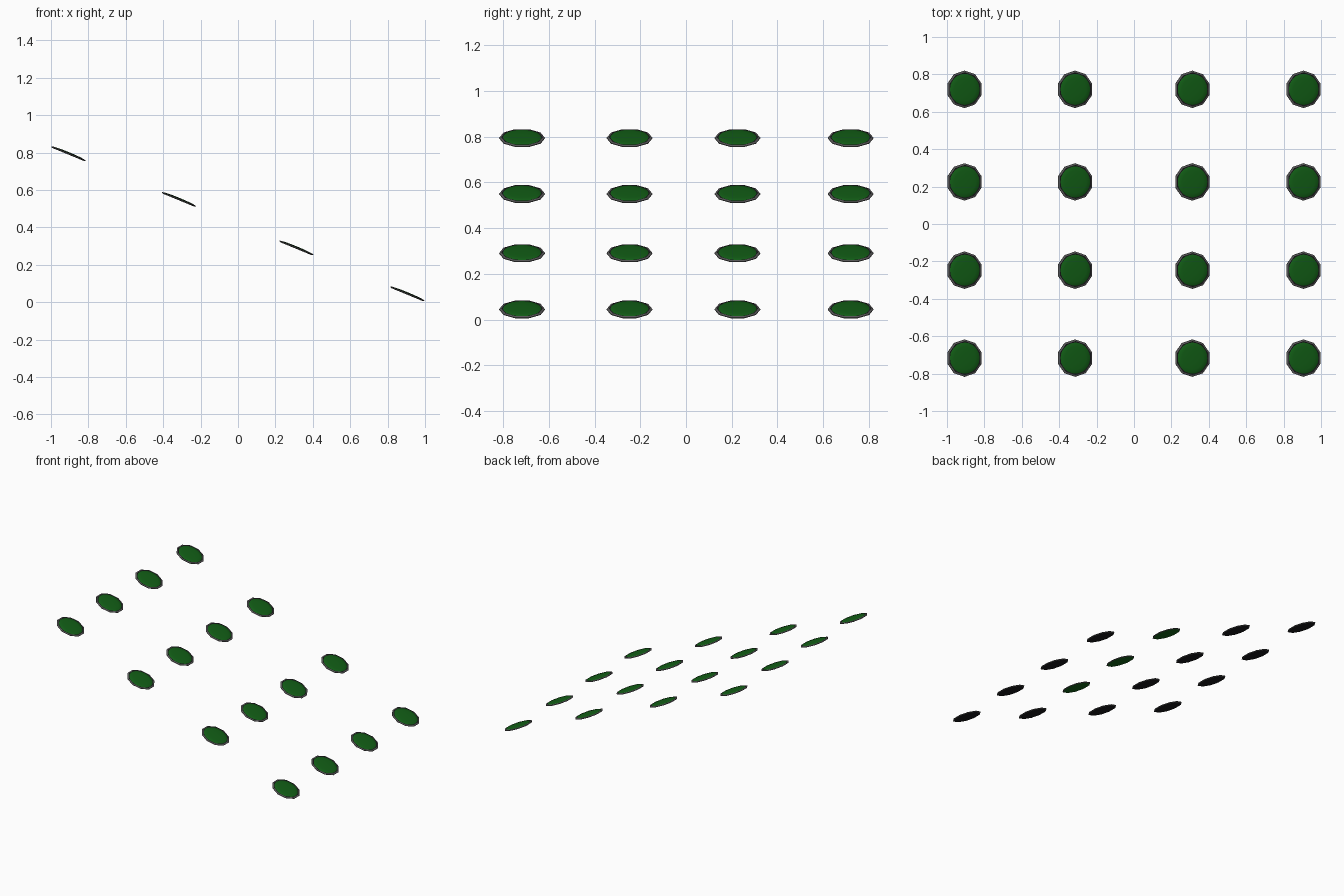
import bpy, bmesh, math
from mathutils import Matrix

if "Cube" in bpy.data.objects:
    bpy.data.objects.remove(bpy.data.objects["Cube"])


def material(name, rgb):
    m = bpy.data.materials.new(name)
    m.diffuse_color = (*rgb, 1)
    m.use_nodes = True
    m.node_tree.nodes["Principled BSDF"].inputs["Base Color"].default_value = m.diffuse_color
    return m


GREY = material("rim grey", (0.10, 0.10, 0.10))
BLACK = material("backing black", (0.008, 0.008, 0.009))
GREEN = material("lens green", (0.006, 0.115, 0.008))
TILT = math.radians(22.4)


def lathe(name, profile, sides, mats, bands, loc, smooth=False):
    """Spin (radius, height) points about the local z axis; bands = material per strip."""
    bm = bmesh.new()
    rings = []
    for r, z in profile:
        if r == 0:
            rings.append([bm.verts.new((0, 0, z))] * sides)
        else:
            rings.append([bm.verts.new((1.03 * r * math.cos(a), r * math.sin(a), z))
                          for a in (math.pi / 2 + math.tau * i / sides for i in range(sides))])
    for k in range(len(rings) - 1):
        for i in range(sides):
            j = (i + 1) % sides
            loop = [rings[k][i], rings[k][j], rings[k + 1][j], rings[k + 1][i]]
            f = bm.faces.new(list(dict.fromkeys(loop)))
            f.material_index = bands[k]
            f.smooth = smooth
    me = bpy.data.meshes.new(name)
    bm.to_mesh(me)
    bm.free()
    for m in mats:
        me.materials.append(m)
    ob = bpy.data.objects.new(name, me)
    ob.matrix_world = Matrix.Translation(loc) @ Matrix.Rotation(TILT, 4, 'Y')
    bpy.context.collection.objects.link(ob)


# Grid of tilted lamps lying on one sloping plane
for x in (-0.906, -0.315, 0.312, 0.906):
    for y in (-0.717, -0.247, 0.225, 0.72):
        loc = (x, y, 0.42 - 0.4135 * x)
        # a few lamps in one row have a green underside
        back = GREEN if x == 0.312 and y > -0.5 else BLACK
        # faceted rim with backing plate and dark inner lip
        lathe("lamp_rim",
              [(0, -0.005), (0.093, -0.005), (0.1, -0.002), (0.1, 0.001),
               (0.091, 0.004), (0.084, 0.003), (0, 0.002)],
              10, [GREY, BLACK, back], [2, 0, 0, 0, 1, 1], loc)
        # shallow domed lens
        lathe("lamp_lens",
              [(0.085, 0.002), (0.081, 0.0045), (0.06, 0.0065), (0.03, 0.0078), (0, 0.008)],
              24, [GREEN], [0, 0, 0, 0], loc, True)
